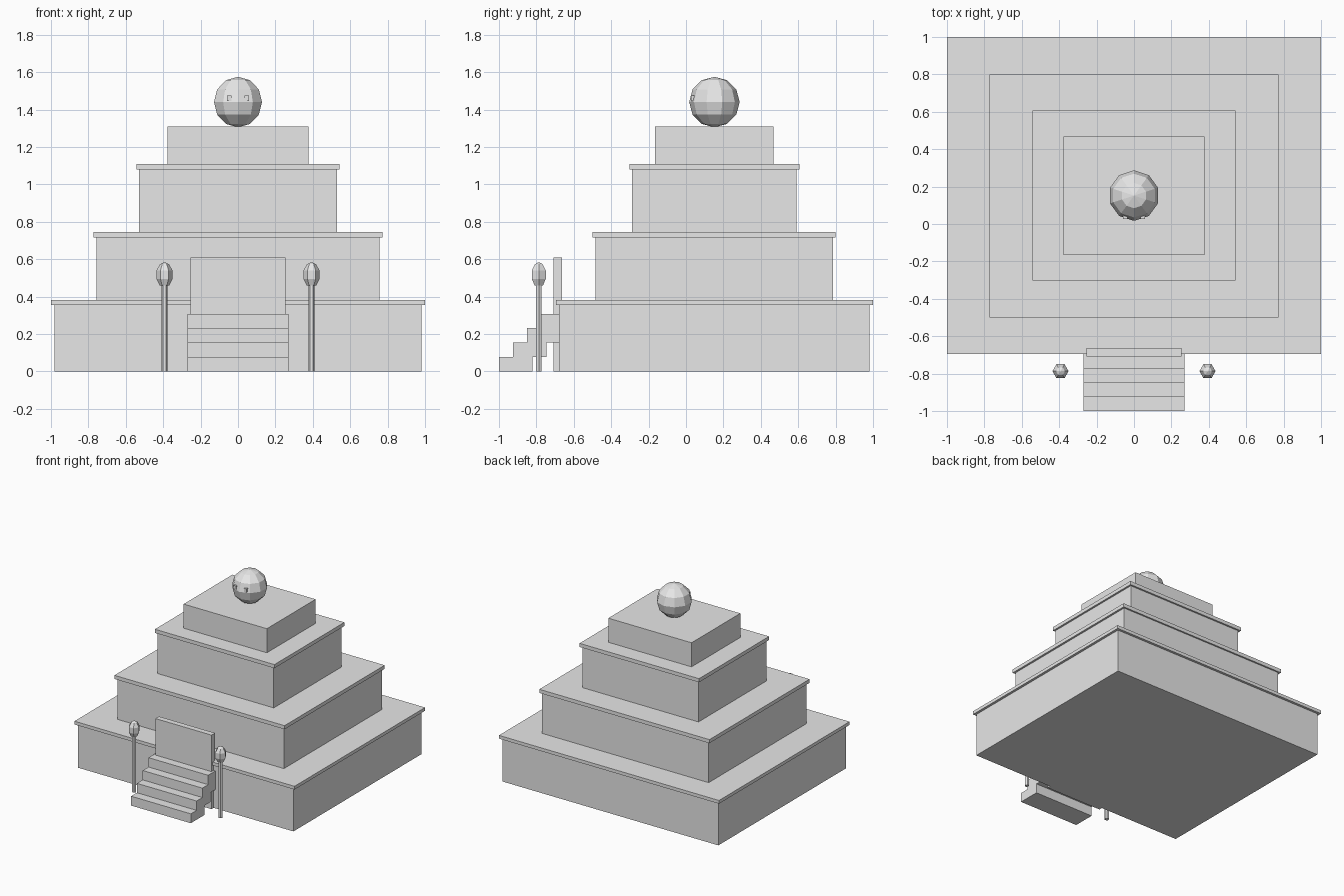
import bpy
import bmesh
import math
from mathutils import Matrix

cube = bpy.data.objects.get("Cube")
if cube:
    bpy.data.objects.remove(cube, do_unlink=True)

stone = bpy.data.materials.new("plain_grey")
stone.use_nodes = True
stone.diffuse_color = (0.8, 0.8, 0.8, 1)
stone.node_tree.nodes["Principled BSDF"].inputs["Base Color"].default_value = (0.8, 0.8, 0.8, 1)


def finish(name, bm):
    bmesh.ops.recalc_face_normals(bm, faces=bm.faces)
    mesh = bpy.data.meshes.new(name)
    bm.to_mesh(mesh)
    bm.free()
    mesh.materials.append(stone)
    obj = bpy.data.objects.new(name, mesh)
    bpy.context.collection.objects.link(obj)
    return obj


def box(name, half_x, y0, y1, z0, z1, x=0):
    bm = bmesh.new()
    place = Matrix.Translation((x, (y0 + y1) / 2, (z0 + z1) / 2))
    size = Matrix.Diagonal((2 * half_x, y1 - y0, z1 - z0, 1))
    bmesh.ops.create_cube(bm, size=1, matrix=place @ size)
    return finish(name, bm)


def lathe(name, x, y, profile, sides):
    """Flat-sided turned solid from (radius, height) pairs."""
    bm = bmesh.new()
    rings = []
    for r, z in profile:
        rings.append([bm.verts.new((x + r * math.cos(math.tau * i / sides),
                                    y + r * math.sin(math.tau * i / sides), z))
                      for i in range(sides)])
    for low, high in zip(rings, rings[1:]):
        for i in range(sides):
            j = (i + 1) % sides
            bm.faces.new((low[i], low[j], high[j], high[i]))
    bm.faces.new(rings[0])
    bm.faces.new(rings[-1])
    return finish(name, bm)


# Stepped tiers with thin overhanging ledges
box("tier_1", 0.98, -0.68, 0.98, 0, 0.355)
box("ledge_1", 1.0, -0.695, 1.0, 0.355, 0.382)
box("tier_2", 0.757, -0.485, 0.787, 0.382, 0.715)
box("ledge_2", 0.773, -0.5, 0.8, 0.715, 0.745)
box("tier_3", 0.528, -0.29, 0.592, 0.745, 1.08)
box("ledge_3", 0.543, -0.303, 0.606, 1.08, 1.11)
box("tier_4", 0.378, -0.165, 0.468, 1.11, 1.308)

# Faceted ball on the summit
bm = bmesh.new()
bmesh.ops.create_uvsphere(bm, u_segments=10, v_segments=6, radius=0.135,
                          matrix=Matrix.Translation((0, 0.152, 1.44)))
finish("summit_ball", bm)

# Door slab and overlapping steps
box("door_slab", 0.255, -0.708, -0.662, 0, 0.608)
for i in range(4):
    y = -1 + 0.075 * i
    box(f"step_{i + 1}", 0.271, y, y + 0.18, 0.077 * i, 0.077 * (i + 1))

# Lamp posts and small studs on the ball, mirrored left and right
for side, s in (("left", 1), ("right", -1)):
    lathe(f"lamp_post_{side}", s * 0.393, -0.787, [(0.017, 0), (0.017, 0.47)], 6)
    lathe(f"lamp_head_{side}", s * 0.393, -0.787,
          [(0.026, 0.46), (0.043, 0.495), (0.043, 0.54), (0.024, 0.573), (0.003, 0.583)], 6)
    box(f"ball_stud_{side}", 0.011, 0.026, 0.06, 1.445, 1.475, x=s * 0.047)
